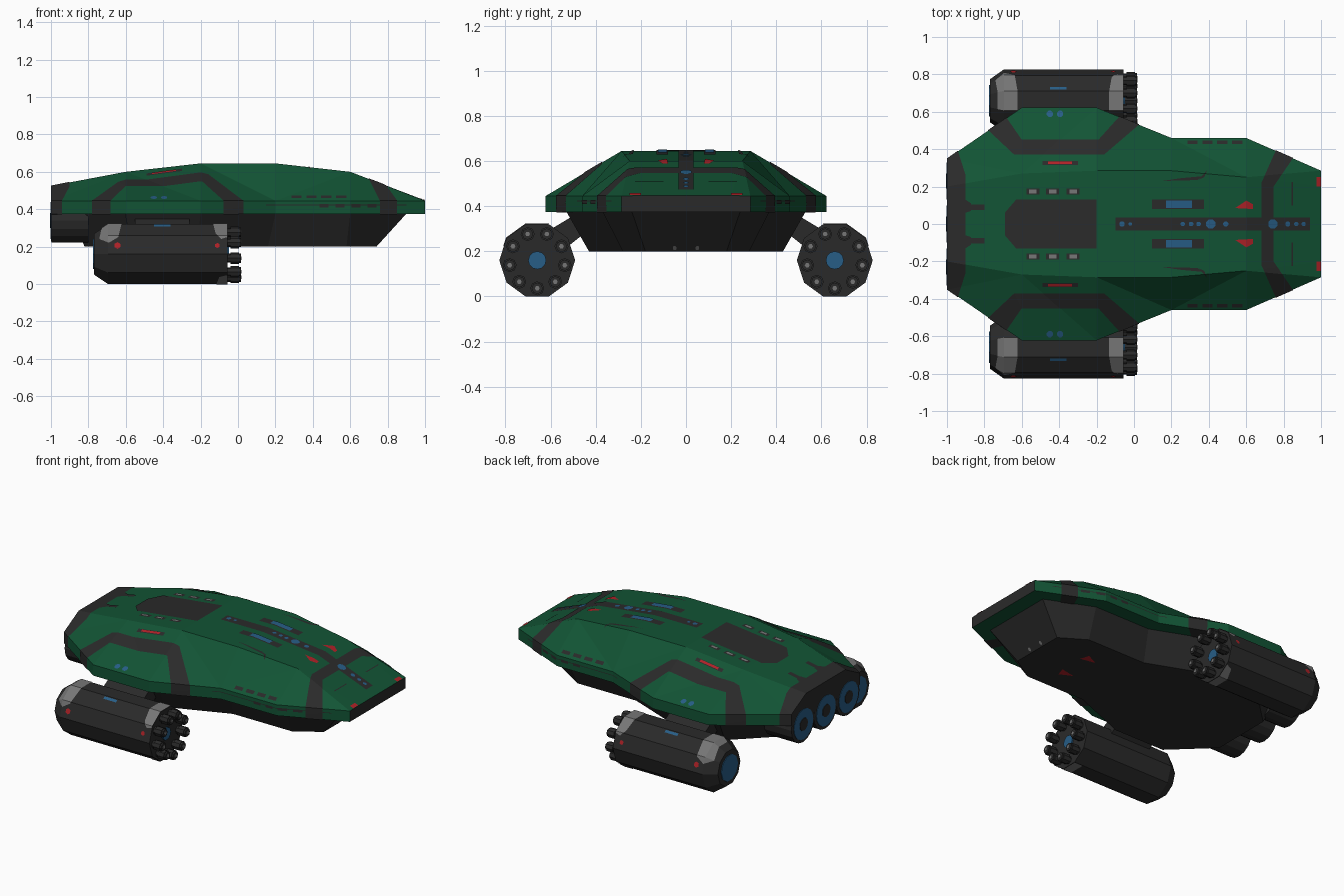
import bpy, bmesh, math
from mathutils import Vector

if "Cube" in bpy.data.objects:
    bpy.data.objects.remove(bpy.data.objects["Cube"])

def material(name, rgb):
    m = bpy.data.materials.new(name)
    m.diffuse_color = (*rgb, 1)
    m.use_nodes = True
    m.node_tree.nodes["Principled BSDF"].inputs["Base Color"].default_value = m.diffuse_color
    return m

GREEN = material("hull_green", (0.006, 0.088, 0.035))
DARK = material("dark_metal", (0.023, 0.023, 0.023))
GREY = material("light_grey", (0.18, 0.18, 0.18))
BLUE = material("light_blue", (0.02, 0.11, 0.24))
RED = material("marker_red", (0.42, 0.015, 0.02))

def loft(rings, bm=None):
    """Closed skin through equal-length rings of points, capped at both ends."""
    bm = bm or bmesh.new()
    rows = [[bm.verts.new(p) for p in r] for r in rings]
    n = len(rows[0])
    for a, b in zip(rows, rows[1:]):
        for i in range(n):
            j = (i + 1) % n
            bm.faces.new((a[i], a[j], b[j], b[i]))
    bm.faces.new(rows[0])
    bm.faces.new(rows[-1])
    bmesh.ops.recalc_face_normals(bm, faces=bm.faces)
    return bm

def lathe(profile, n, y, z, bm=None):
    """Round part along x from (x, radius) pairs."""
    t = [2 * math.pi * i / n for i in range(n)]
    return loft([[(x, y + r * math.cos(a), z + r * math.sin(a)) for a in t]
                 for x, r in profile], bm)

def build(name, bm, *mats):
    me = bpy.data.meshes.new(name)
    bm.to_mesh(me)
    for m in mats:
        me.materials.append(m)
    ob = bpy.data.objects.new(name, me)
    bpy.context.collection.objects.link(ob)
    return ob

def decal(name, src, pts, mat, axis="z", keep=lambda n: n.z > -0.1, off=0.003):
    """Thin painted plate: the source surface trimmed to a convex outline."""
    bm = src.copy()
    bmesh.ops.delete(bm, geom=[f for f in bm.faces if not keep(f.normal)], context="FACES")
    to3 = (lambda p: Vector((p[0], p[1], 0))) if axis == "z" else (lambda p: Vector((p[0], 0, p[1])))
    view = Vector((0, 0, 1)) if axis == "z" else Vector((0, 1, 0))
    P = [to3(p) for p in pts]
    mid = sum(P, Vector()) / len(P)
    for a, b in zip(P, P[1:] + P[:1]):
        no = (b - a).cross(view).normalized()
        if no.dot(mid - a) > 0:
            no = -no
        bmesh.ops.bisect_plane(bm, geom=bm.verts[:] + bm.edges[:] + bm.faces[:],
                               plane_co=a, plane_no=no, clear_outer=True)
    bm.normal_update()
    moves = [(v, v.normal * off) for v in bm.verts]
    for v, d in moves:
        v.co += d
    if bm.faces:
        build(name, bm, mat)
    bm.free()

def rect(x0, x1, y0, y1):
    return [(x0, y0), (x1, y0), (x1, y1), (x0, y1)]

def disc(x, y, r, n=8):
    return [(x + r * math.cos(2 * math.pi * (i + .5) / n),
             y + r * math.sin(2 * math.pi * (i + .5) / n)) for i in range(n)]

# Upper hull: x, rim half width, roof half width, roof height
sections = [(-.997, .35, .20, .525), (-.6, .622, .27, .60), (-.2, .622, .285, .645),
            (.2, .46, .285, .645), (.6, .46, .25, .60), (1, .285, .2, .447)]
hull = loft([[(x, yo, .375), (x, yo, .445), (x, yt, zt), (x, -yt, zt),
              (x, -yo, .445), (x, -yo, .375)] for x, yo, yt, zt in sections])
bmesh.ops.triangulate(hull, faces=hull.faces[:])
hull.normal_update()
for f in hull.faces:
    f.material_index = int(abs(f.normal.x) > .95)
build("upper_hull", hull, GREEN, DARK)

# Lower hull
def outline(half, z):
    return [(x, y, z) for x, y in half] + [(x, -y, z) for x, y in reversed(half)]
lower = loft([
    outline([(-.9, .27), (-.6, .53), (-.2, .53), (.2, .37), (.6, .37), (.9, .24)], .376),
    outline([(-.82, .2), (-.58, .43), (-.22, .43), (.16, .28), (.58, .28), (.74, .18)], .2)])
build("lower_hull", lower, DARK)

# Centre-line markings
anyside = lambda n: True
decal("rear_band", hull, rect(-1.1, -.9, -.265, .265), DARK)
decal("roof_panel", hull, [(-.69, -.06), (-.63, -.13), (-.2, -.13), (-.2, .13), (-.63, .13), (-.69, .06)], DARK)
decal("spine_strip", hull, rect(-.1, .94, -.034, .034), DARK)
decal("nose_band", hull, rect(.68, .745, -.22, .22), DARK)
for x, r in [(-.065, .015), (-.02, .01), (.26, .012), (.305, .013), (.345, .013), (.41, .027),
             (.49, .015), (.74, .026), (.82, .014), (.865, .012), (.905, .012)]:
    decal("spine_light", hull, disc(x, 0, r), BLUE, off=.006)

# Markings repeated on both sides
for s in (1, -1):
    def mark(name, pts, mat, **k):
        decal(name, hull, [(x, y * s) for x, y in pts], mat, **k)
    mark("rear_corner_band", [(-1.1, .26), (-.9, .26), (-.95, .42), (-1.1, .42)], DARK, keep=anyside)
    mark("rear_tooth", rect(-.91, -.8, .075, .105), DARK)
    mark("rear_tooth_root", [(-.9, .06), (-.87, .07), (-.87, .11), (-.9, .13)], DARK)
    mark("wing_band_top", [(-.64, .37), (-.16, .37), (-.19, .45), (-.6, .45)], DARK)
    mark("wing_band_rear", [(-.64, .37), (-.80, .52), (-.71, .61), (-.6, .45)], DARK, keep=anyside)
    mark("wing_band_front", [(-.16, .37), (.045, .545), (-.045, .61), (-.19, .45)], DARK, keep=anyside)
    mark("nose_band_leg", [(.68, .219), (.77, .42), (.87, .38), (.745, .2)], DARK, keep=anyside)
    mark("pad_frame", rect(.095, .375, .08, .13), DARK)
    mark("pad_light", rect(.17, .31, .085, .125), BLUE, off=.006)
    mark("red_marker", [(.54, .085), (.6, .125), (.635, .105), (.635, .08)], RED)
    mark("nose_marker", rect(.975, .999, .2, .25), RED)
    mark("nose_seam", rect(.842, .848, .1, .225), DARK)
    mark("hook_line", [(.15, .23), (.34, .235), (.36, .255), (.25, .245)], DARK)
    mark("hook_tip", [(.34, .235), (.36, .255), (.395, .295), (.375, .25)], DARK)
    mark("red_strip_frame", rect(-.49, -.3, .314, .335), DARK)
    mark("red_strip", rect(-.46, -.33, .318, .331), RED, off=.006)
    for x in (-.54, -.435, -.325):
        mark("vent_frame", rect(x - .035, x + .035, .158, .19), DARK)
        mark("vent", rect(x - .02, x + .02, .164, .184), GREY, off=.006)
    for x in (-.45, -.395):
        mark("wing_light", disc(x, .588, .018), BLUE)
    for x in (.285, .365, .445, .525):
        mark("side_slot", rect(x, x + .055, .425, .444), DARK)

# Rim slots and seam, seen from the side
rim = lambda n: abs(n.z) < .1 and abs(n.y) > .3
for x in (.435, .52, .605, .69):
    decal("rim_slot", hull, rect(x, x + .05, .41, .427), DARK, "y", rim)
decal("rim_seam", hull, rect(.15, .9, .42, .424), DARK, "y", rim, .002)

# Belly markers and bow lamps
for s in (1, -1):
    decal("belly_marker", lower, [(.38, .1 * s), (.48, .08 * s), (.46, .14 * s)], RED,
          keep=lambda n: n.z < -.9)
    decal("bow_lamp", lower, disc(.755, .05 * s, .009), GREY, keep=lambda n: n.x > .4)

# Stern engines
for y in (-.23, 0, .23):
    build("stern_engine", lathe([(-.8, .118), (-.997, .118), (-1, .105)], 16, y, .34), DARK)
    build("engine_glow", lathe([(-.98, .098), (-1.003, .098)], 16, y, .34), BLUE)
    build("engine_hub", lathe([(-.98, .045), (-1.006, .04)], 12, y, .34), DARK)

# Side pods with rotary barrels
CZ = .16
for s in (1, -1):
    cy = .659 * s
    pod = lathe([(-.77, .115), (-.695, .168), (-.055, .168)], 10, cy, CZ)
    build("pod", pod, DARK)
    build("pod_thruster_glow", lathe([(-.75, .085), (-.774, .085)], 10, cy, CZ), BLUE)
    build("pod_front_light", lathe([(-.07, .04), (-.047, .04)], 12, cy, CZ), BLUE)
    barrels, bores = bmesh.new(), bmesh.new()
    for i in range(9):
        a = math.radians(-90 + 40 * i)
        y, z = cy + .124 * math.cos(a), CZ + .124 * math.sin(a)
        lathe([(-.06, .024), (-.04, .024), (-.04, .031), (.005, .031), (.005, .025), (.015, .025)], 8, y, z, barrels)
        lathe([(.0, .011), (.018, .011)], 6, y, z, bores)
    build("pod_barrels", barrels, DARK)
    build("barrel_bores", bores, GREY)
    outer = lambda n: n.y * s > -.05 and abs(n.x) < .9
    for nm, pts, mat in [
            ("pod_rear_patch", [(-.74, .24), (-.69, .22), (-.64, .25), (-.62, .33), (-.72, .33)], GREY),
            ("pod_front_patch", [(-.057, .25), (-.057, .33), (-.135, .33), (-.12, .27), (-.09, .24)], GREY),
            ("pod_low_patch", [(-.057, .05), (-.1, .04), (-.12, -.01), (-.057, -.01)], GREY),
            ("pod_rear_marker", disc(-.645, .205, .018, 6), RED),
            ("pod_front_marker", disc(-.11, .205, .014, 6), RED)]:
        decal(nm, pod, pts, mat, "y", outer)
    decal("pod_top_light", pod, rect(-.45, -.36, cy + .058 * s, cy + .072 * s), BLUE)
    # Pylon joining the pod to the lower hull
    build("pylon", loft([[(x, .40 * s, .32), (x, .47 * s, .375), (x, .62 * s, .285), (x, .55 * s, .20)]
                         for x in (-.55, -.26)]), DARK)
